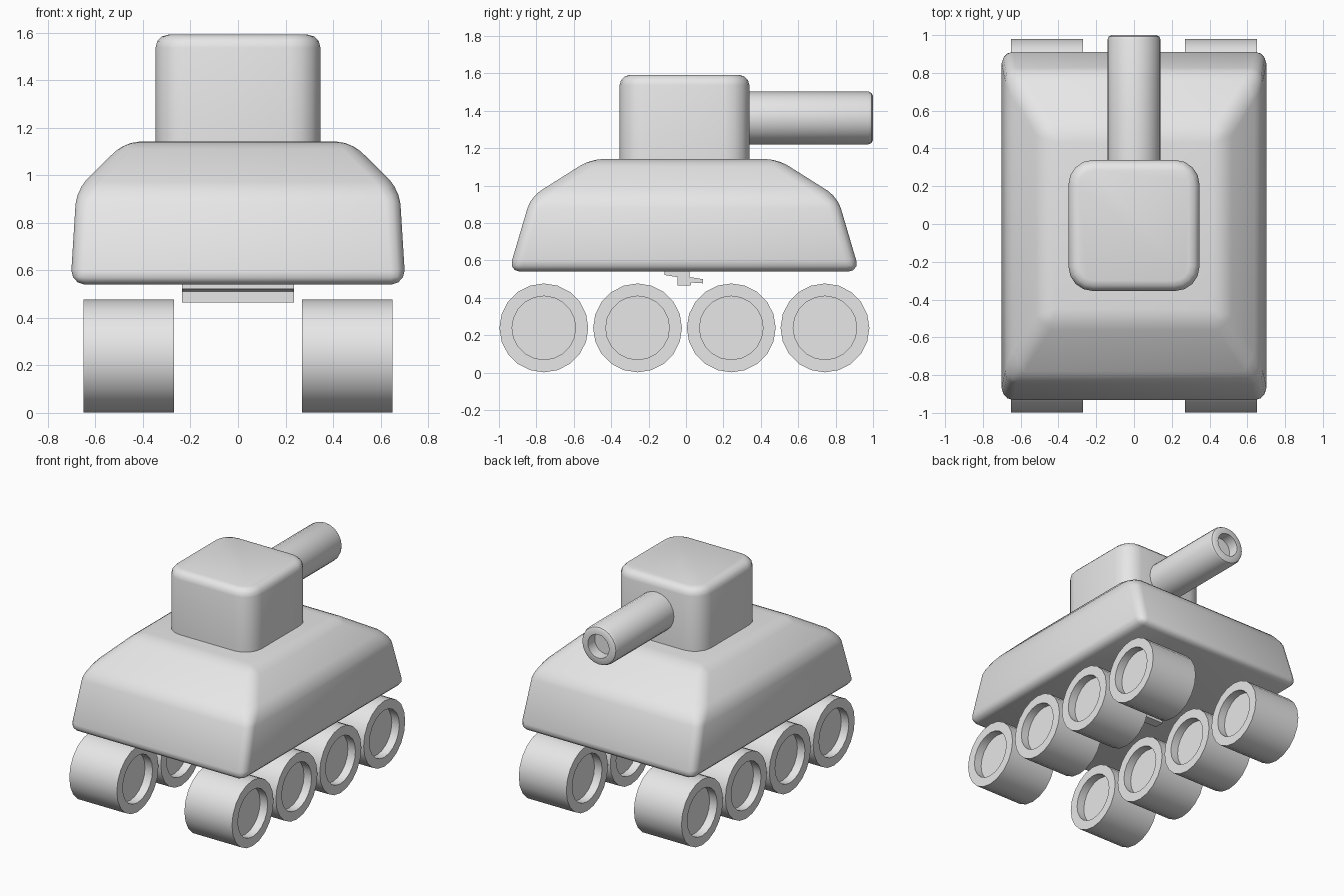
import bpy, bmesh, math
from mathutils import Matrix

if "Cube" in bpy.data.objects:
    bpy.data.objects.remove(bpy.data.objects["Cube"], do_unlink=True)

# One plain grey for the whole model
GREY = (0.8, 0.8, 0.8, 1.0)
grey = bpy.data.materials.new("plain_grey")
grey.use_nodes = True
grey.diffuse_color = GREY
grey.node_tree.nodes["Principled BSDF"].inputs["Base Color"].default_value = GREY


def finish(name, bm, location=(0, 0, 0)):
    """Turn a bmesh into a smooth shaded, grey object."""
    bmesh.ops.recalc_face_normals(bm, faces=bm.faces)
    mesh = bpy.data.meshes.new(name)
    bm.to_mesh(mesh)
    bm.free()
    mesh.materials.append(grey)
    obj = bpy.data.objects.new(name, mesh)
    obj.location = location
    bpy.context.collection.objects.link(obj)
    bpy.ops.object.select_all(action='DESELECT')
    obj.select_set(True)
    bpy.context.view_layer.objects.active = obj
    bpy.ops.object.shade_smooth_by_angle(angle=math.radians(40))
    return obj


def skin(rings):
    """Join rings of points with quads and cap both ends."""
    bm = bmesh.new()
    loops = [[bm.verts.new(p) for p in ring] for ring in rings]
    for a, b in zip(loops, loops[1:]):
        for i in range(len(a)):
            j = (i + 1) % len(a)
            bm.faces.new((a[i], a[j], b[j], b[i]))
    bm.faces.new(loops[0])
    bm.faces.new(loops[-1])
    return bm


def rectangle(hx, hy, z):
    return [(-hx, -hy, z), (hx, -hy, z), (hx, hy, z), (-hx, hy, z)]


def lathe(profile, sides):
    """Revolve (radius, distance) points around the x axis."""
    steps = [2 * math.pi * i / sides for i in range(sides)]
    return skin([[(d, r * math.cos(a), r * math.sin(a)) for a in steps]
                 for r, d in profile])


def round_edges(bm, edges, width, segments):
    bmesh.ops.bevel(bm, geom=edges, offset=width, segments=segments,
                    profile=0.5, affect='EDGES', clamp_overlap=True)


# Hull: sloped body with softened edges
bm = skin([rectangle(0.705, 0.938, 0.54),
           rectangle(0.68, 0.82, 0.94),
           rectangle(0.475, 0.50, 1.142)])
round_edges(bm, bm.edges[:], 0.06, 3)
finish("hull", bm, (0, -0.01, 0))

# Turret: box with wide rounded corners and a softer top rim
bm = skin([rectangle(0.347, 0.347, 1.10), rectangle(0.347, 0.347, 1.592)])
round_edges(bm, [e for e in bm.edges
                 if abs(e.verts[0].co.z - e.verts[1].co.z) > 0.1], 0.13, 4)
round_edges(bm, [e for e in bm.edges
                 if min(v.co.z for v in e.verts) > 1.59], 0.055, 3)
finish("turret", bm, (0, -0.008, 0))

# Gun barrel: rounded muzzle with a shallow bore, pointing along +y
bm = lathe([(0.141, 0.28), (0.141, 0.975), (0.134, 0.992), (0.118, 1.0),
            (0.085, 1.0), (0.085, 0.92)], 20)
bmesh.ops.rotate(bm, verts=bm.verts, matrix=Matrix.Rotation(math.pi / 2, 3, 'Z'))
finish("gun_barrel", bm, (0, 0, 1.362))

# Wheels: four per side, recessed on both faces
WHEEL = [(0.17, -0.13), (0.17, -0.19), (0.2375, -0.19),
         (0.2375, 0.19), (0.17, 0.19), (0.17, 0.13)]
for side, x in (("left", 0.46), ("right", -0.46)):
    for i in range(4):
        finish(f"{side}_wheel_{i + 1}", lathe(WHEEL, 20),
               (x, -0.76 + 0.501 * i, 0.2395))

# Belly bracket: small stepped strip under the hull
PROFILE = [(-0.114, 0.545), (-0.114, 0.522), (-0.045, 0.511), (-0.045, 0.465),
           (0.025, 0.465), (0.027, 0.482), (0.09, 0.478), (0.09, 0.500),
           (0.02, 0.511), (0.02, 0.545)]
finish("belly_bracket", skin([[(x, y, z) for y, z in PROFILE]
                              for x in (-0.235, 0.235)]))
